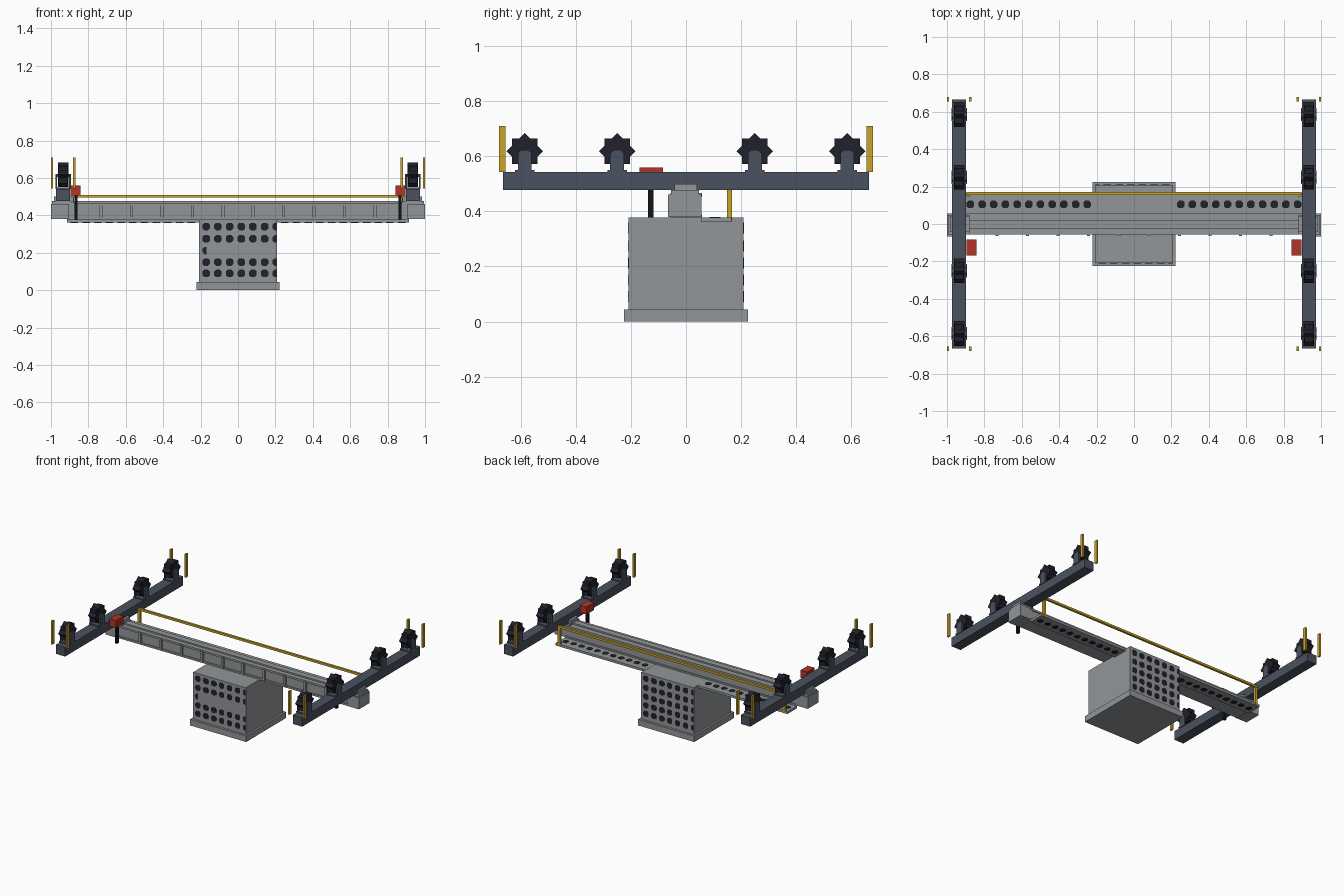
import bpy, bmesh, math
from mathutils import Matrix, Vector

cube = bpy.data.objects.get("Cube")
if cube:
    bpy.data.objects.remove(cube)


def material(name, rgb):
    m = bpy.data.materials.new(name)
    m.use_nodes = True
    m.diffuse_color = (*rgb, 1)
    m.node_tree.nodes["Principled BSDF"].inputs["Base Color"].default_value = (*rgb, 1)
    return m


GREY = material("concrete grey", (0.29, 0.305, 0.315))
SLATE = material("slate steel", (0.068, 0.085, 0.115))
DARK = material("dark holes and rollers", (0.015, 0.015, 0.024))
BLACK = material("black post", (0.006, 0.006, 0.008))
YELLOW = material("safety yellow", (0.60, 0.37, 0.022))
RED = material("signal red", (0.45, 0.035, 0.02))


def finish(name, bm, mat):
    bmesh.ops.recalc_face_normals(bm, faces=bm.faces)
    mesh = bpy.data.meshes.new(name)
    bm.to_mesh(mesh)
    bm.free()
    mesh.materials.append(mat)
    ob = bpy.data.objects.new(name, mesh)
    bpy.context.collection.objects.link(ob)
    return ob


def add_box(bm, x0, x1, y0, y1, z0, z1):
    size = Matrix.Diagonal((abs(x1 - x0), abs(y1 - y0), abs(z1 - z0), 1))
    mid = Matrix.Translation(((x0 + x1) / 2, (y0 + y1) / 2, (z0 + z1) / 2))
    bmesh.ops.create_cube(bm, size=1, matrix=mid @ size)


def boxes(name, mat, *dims):
    bm = bmesh.new()
    for d in dims:
        add_box(bm, *d)
    return finish(name, bm, mat)


def add_prism(bm, points, depth):
    """Extrude a closed outline along a depth vector."""
    face = bm.faces.new([bm.verts.new(p) for p in points])
    ext = bmesh.ops.extrude_face_region(bm, geom=[face])
    verts = [g for g in ext["geom"] if isinstance(g, bmesh.types.BMVert)]
    bmesh.ops.translate(bm, verts=verts, vec=depth)


def add_hole(bm, centre, u, v, depth, xlimit=(-9, 9)):
    """Thin eight-sided plate, trimmed to an x range."""
    pts = []
    for a, b in ((1, .5), (.5, 1), (-.5, 1), (-1, .5), (-1, -.5), (-.5, -1), (.5, -1), (1, -.5)):
        p = Vector(centre) + 0.02 * (a * Vector(u) + b * Vector(v))
        p.x = min(max(p.x, xlimit[0]), xlimit[1])
        pts.append(p)
    add_prism(bm, pts, depth)


# Pedestal
boxes("pedestal_base", GREY, (-.222, .222, -.225, .225, 0, .043))
boxes("pedestal_body", GREY, (-.208, .208, -.209, .209, .043, .377))

# Perforations on the pedestal front and back; front middle row is mostly blank
X, Y, Z = (1, 0, 0), (0, 1, 0), (0, 0, 1)
rows = (.34, .275, .212, .15, .09)
for side, name in ((-1, "front_perforations"), (1, "back_perforations")):
    bm = bmesh.new()
    for r, z in enumerate(rows):
        for c in range(7):
            limit = (-.207, .207)
            if side < 0 and r == 2:
                if c:
                    continue
                limit = (-.207, -.168)
            x = -.17 + .0625 * c
            add_hole(bm, (-side * x, side * .2085, z), X, Z, (0, side * .002, 0), limit)
    finish(name, bm, DARK)

# Main beam: flanges, web, top rail and end blocks
boxes("beam", GREY,
      (-.915, .915, -.056, .058, .375, .388),
      (-.915, .915, -.048, .052, .388, .455),
      (-.915, .915, -.056, .058, .452, .466),
      (-.915, .915, -.024, .02, .466, .476))
ribs = []
for k in range(5):
    for s in (-1, 1):
        x = s * (.081 + .163 * k)
        ribs.append((x - .008, x + .008, -.063, -.045, .38, .462))
boxes("beam_ribs", GREY, *ribs)

for s, side in ((1, "left"), (-1, "right")):
    c = s * .935
    boxes(side + "_beam_end", GREY,
          (s * .905, s, -.066, .056, .38, .462),
          (s * .88, s * .995, -.055, .048, .462, .478),
          (s * .88, s * .985, -.042, .04, .478, .5))

    # Perforated walkway behind the beam
    boxes(side + "_walkway", GREY, (s * .2, s * .915, .055, .165, .362, .378))
    bm = bmesh.new()
    for k in range(11):
        x = s * (.25 + .0625 * k)
        add_hole(bm, (x, .105, .3605), X, Y, (0, 0, .019))
    finish(side + "_walkway_perforations", bm, DARK)

    # Cross bar with four roller stations
    boxes(side + "_cross_bar", SLATE, (c - .037, c + .037, -.665, .665, .478, .542))
    for n, y in enumerate((-.585, -.25, .25, .585), 1):
        # Two forked cheeks with chamfered tops, a foot and an axle
        bm = bmesh.new()
        outline = ((-.025, .54), (.025, .54), (.025, .61), (.014, .622), (-.014, .622), (-.025, .61))
        for x in (c - .042, c + .032):
            add_prism(bm, [(x, y + a, z) for a, z in outline], (.01, 0, 0))
        add_box(bm, c - .042, c + .042, y - .035, y + .035, .54, .55)
        add_box(bm, c - .04, c + .04, y - .009, y + .009, .606, .622)
        finish(f"{side}_roller_bracket_{n}", bm, SLATE)

        # Toothed roller made of two crossed squares
        bm = bmesh.new()
        for turn, width in ((0, .028), (math.pi / 4, .024)):
            pts = []
            for k in range(4):
                a = turn + k * math.pi / 2
                pts.append((c - width, y + .066 * math.cos(a), .618 + .066 * math.sin(a)))
            add_prism(bm, pts, (2 * width, 0, 0))
        finish(f"{side}_roller_{n}", bm, DARK)

    # Guide posts at both ends of the bar
    posts = []
    for x in (c - .06, c + .06):
        for y in (-.667, .667):
            posts.append((x - .006, x + .006, y - .011, y + .011, .543, .71))
    boxes(side + "_guide_posts", YELLOW, *posts)

    # Signal box on its post
    boxes(side + "_signal_box", RED, (s * .843, s * .895, -.168, -.084, .506, .56))
    boxes(side + "_signal_post", BLACK, (s * .858, s * .875, -.138, -.118, .378, .507))

    # Handrail end post
    boxes(side + "_handrail_post", YELLOW, (s * .878, s * .896, .148, .167, .365, .5))

# Handrail
boxes("handrail", YELLOW, (-.896, .896, .154, .17, .495, .51))
